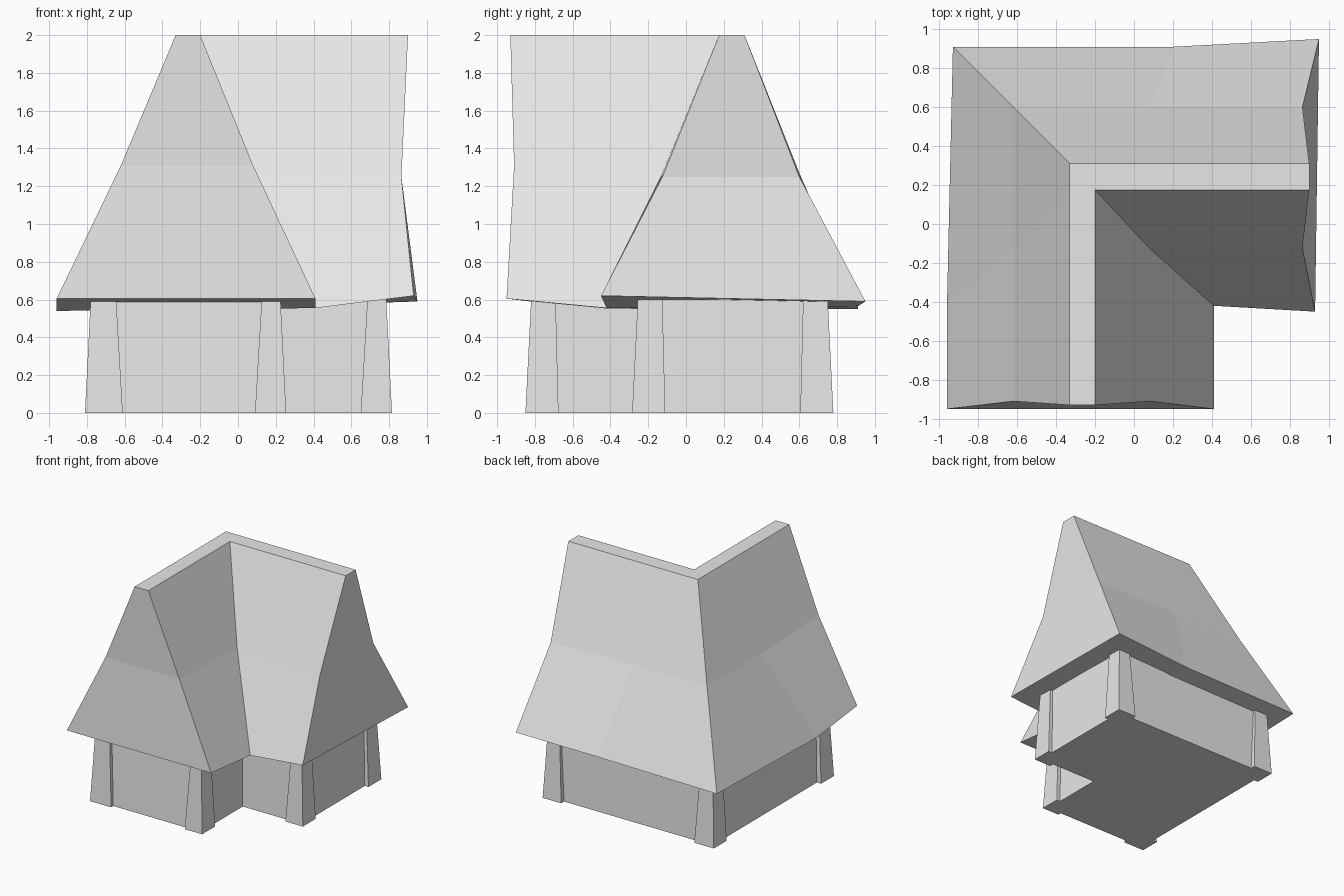
import bpy
import bmesh

old = bpy.data.objects.get("Cube")
if old:
    bpy.data.objects.remove(old, do_unlink=True)

grey = bpy.data.materials.new("plain_grey")
grey.use_nodes = True
color = (0.8, 0.8, 0.8, 1)
grey.diffuse_color = color
grey.node_tree.nodes["Principled BSDF"].inputs["Base Color"].default_value = color

# Caps that split an L outline into three quads, and a plain box cap
L_CAP = [(0, 1, 4, 7), (1, 2, 3, 4), (7, 4, 5, 6)]
BOX_CAP = [(0, 1, 2, 3)]


def l_ring(left, inner_x, right, front, inner_y, back, front_z, corner_z, right_z):
    """L-shaped outline, clockwise from the back left corner."""
    return [
        (left, back, corner_z), (inner_x, back, corner_z),
        (right, back, right_z), (right, inner_y, right_z),
        (inner_x, inner_y, corner_z), (inner_x, front, front_z),
        (left, front, front_z), (left, inner_y, corner_z),
    ]


def loft(name, rings, cap):
    """Join stacked rings into one closed, flat-faced solid."""
    bm = bmesh.new()
    loops = [[bm.verts.new(p) for p in ring] for ring in rings]
    count = len(rings[0])
    for low, high in zip(loops, loops[1:]):
        for i in range(count):
            j = (i + 1) % count
            bm.faces.new((low[i], low[j], high[j], high[i]))
    for loop in (loops[0], loops[-1]):
        for quad in cap:
            bm.faces.new([loop[i] for i in quad])
    bmesh.ops.recalc_face_normals(bm, faces=bm.faces[:])
    mesh = bpy.data.meshes.new(name)
    bm.to_mesh(mesh)
    bm.free()
    mesh.materials.append(grey)
    obj = bpy.data.objects.new(name, mesh)
    bpy.context.collection.objects.link(obj)
    return obj


# Walls, leaning slightly inwards
loft("walls", [
    l_ring(-0.77, 0.22, 0.78, -0.82, -0.25, 0.74, 0, 0, 0),
    l_ring(-0.75, 0.2, 0.76, -0.79, -0.23, 0.73, 0.6, 0.57, 0.6),
], L_CAP)

# Roof: uneven eaves, a kink half way up and a flat ridge
eaves = [
    (-0.93, 0.91, 0.55), (0.2, 0.91, 0.565), (0.95, 0.95, 0.59),
    (0.93, -0.45, 0.62), (0.41, -0.42, 0.555), (0.41, -0.95, 0.605),
    (-0.96, -0.95, 0.605), (-0.96, -0.4, 0.54),
]
kink = l_ring(-0.62, 0.08, 0.865, -0.91, -0.125, 0.6, 1.31, 1.27, 1.25)
ridge = l_ring(-0.33, -0.2, 0.9, -0.93, 0.175, 0.31, 2, 2, 2)
loft("roof", [eaves, kink, ridge], L_CAP)


def pillar(name, x, y, side_x, side_y, width):
    """Tapered corner post; x and y give its outer corner on the ground."""
    rings = []
    for z, lean, size_x, size_y in ((0, 0, width, 0.175),
                                    (0.6, 0.03, width - 0.065, 0.13)):
        ox, oy = x - side_x * lean, y - side_y * lean
        ix, iy = ox - side_x * size_x, oy - side_y * size_y
        rings.append([(ox, oy, z), (ix, oy, z), (ix, iy, z), (ox, iy, z)])
    loft(name, rings, BOX_CAP)


# Posts on the five outer corners
pillar("front_right_post", -0.81, -0.85, -1, -1, 0.2)
pillar("front_left_post", 0.255, -0.85, 1, -1, 0.165)
pillar("wing_front_post", 0.815, -0.285, 1, -1, 0.165)
pillar("wing_back_post", 0.815, 0.78, 1, 1, 0.175)
pillar("back_right_post", -0.81, 0.78, -1, 1, 0.185)
